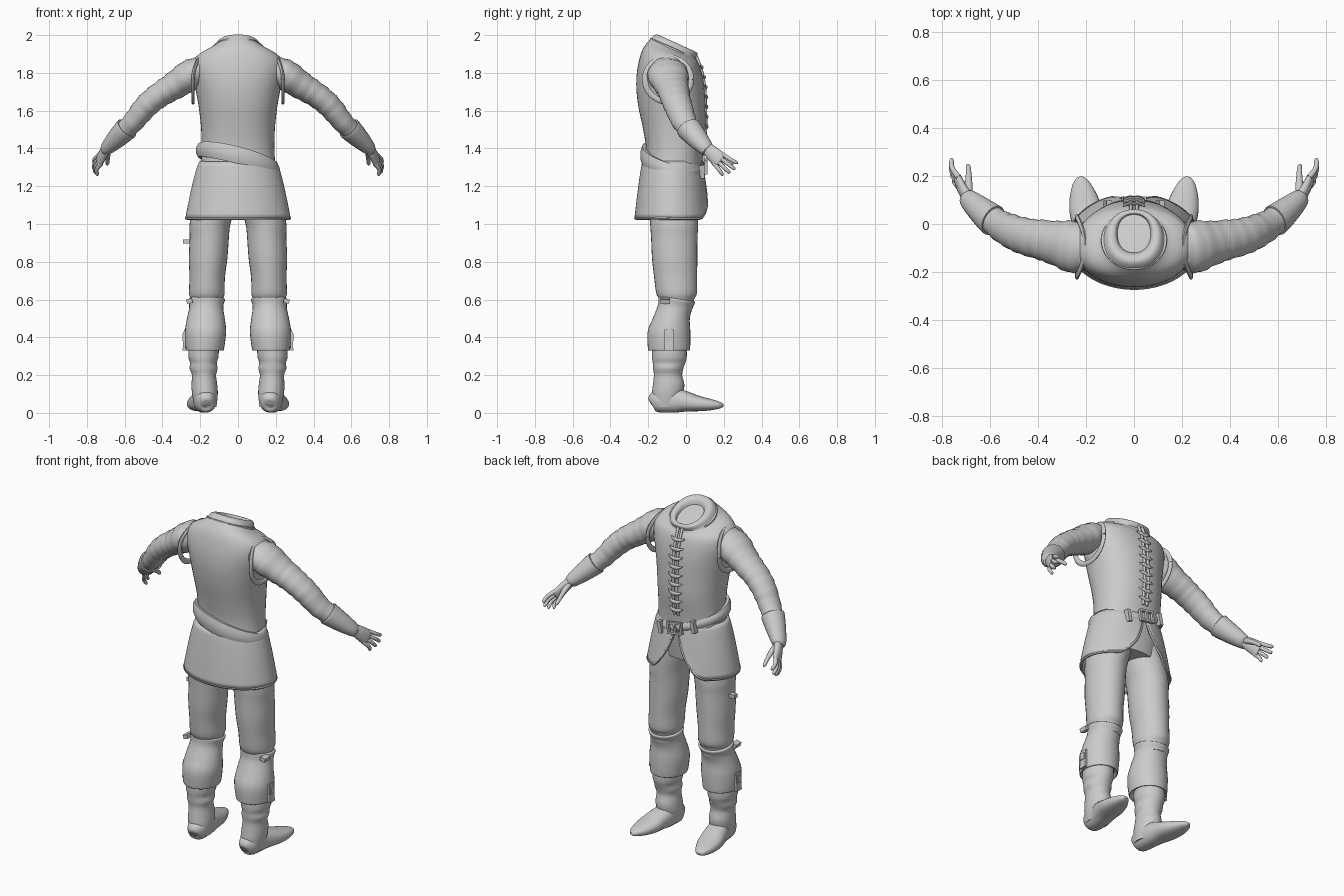
import bpy, bmesh, math
from mathutils import Vector as V

if "Cube" in bpy.data.objects:
    bpy.data.objects.remove(bpy.data.objects["Cube"])

GREY = (0.6, 0.6, 0.6, 1)
mat = bpy.data.materials.new("plain grey")
mat.use_nodes = True
mat.diffuse_color = GREY
mat.node_tree.nodes["Principled BSDF"].inputs["Base Color"].default_value = GREY


def finish(name, bm, mirror=False, angle=50):
    bmesh.ops.recalc_face_normals(bm, faces=bm.faces)
    me = bpy.data.meshes.new(name)
    bm.to_mesh(me)
    bm.free()
    me.materials.append(mat)
    ob = bpy.data.objects.new(name, me)
    bpy.context.collection.objects.link(ob)
    if mirror:
        ob.modifiers.new("Mirror", 'MIRROR')
    bpy.ops.object.select_all(action='DESELECT')
    ob.select_set(True)
    bpy.context.view_layer.objects.active = ob
    bpy.ops.object.shade_smooth_by_angle(angle=math.radians(angle))
    return ob


def smooth(rows, steps):
    """Catmull-Rom interpolation of rows of numbers."""
    out = []
    for i in range(len(rows) - 1):
        a, b, c, d = (rows[min(max(j, 0), len(rows) - 1)] for j in (i - 1, i, i + 1, i + 2))
        for k in range(steps):
            t = k / steps
            out.append([0.5 * (2 * q + (r - p) * t + (2 * p - 5 * q + 4 * r - s) * t * t
                               + (3 * q - p - 3 * r + s) * t ** 3)
                        for p, q, r, s in zip(a, b, c, d)])
    return out + [list(rows[-1])]


def skin(bm, rings, n, power=2.0):
    """Skin rings of (centre, u axis, v axis) and cap the ends."""
    loops = []
    for c, u, v in rings:
        loop = []
        for i in range(n):
            a = math.tau * i / n
            ca, sa = math.cos(a), math.sin(a)
            e = 2 / power
            loop.append(bm.verts.new(c + u * math.copysign(abs(ca) ** e, ca)
                                     + v * math.copysign(abs(sa) ** e, sa)))
        loops.append(loop)
    for p, q in zip(loops, loops[1:]):
        for i in range(n):
            j = (i + 1) % n
            bm.faces.new((p[i], p[j], q[j], q[i]))
    bm.faces.new(loops[0])
    bm.faces.new(loops[-1])


def stack(name, rows, n=32, steps=4, power=2.0, mirror=False):
    """Stacked rings: x, y, z, x radius, y radius, forward slope."""
    bm = bmesh.new()
    skin(bm, [(V((x, y, z)), V((rx, 0, 0)), V((0, ry, -s * ry)))
              for x, y, z, rx, ry, s in smooth(rows, steps)], n, power)
    return finish(name, bm, mirror)


def tube(bm, rows, ref, n=16, steps=4, ripple=0.0, power=2.0):
    """Path rows: x, y, z, radius along ref, radius across it."""
    rows = smooth(rows, steps)
    pts = [V(r[:3]) for r in rows]
    rings = []
    for i, r in enumerate(rows):
        t = (pts[min(i + 1, len(pts) - 1)] - pts[max(i - 1, 0)]).normalized()
        v = (ref - t * ref.dot(t)).normalized()
        w = 1 + ripple * math.sin(i * 2.1)
        lean = t * r[3] * ripple * 3 * math.cos(i * 0.9)
        rings.append((pts[i], t.cross(v) * r[4] * w, v * r[3] * w + lean))
    skin(bm, rings, n, power)


X, Y, Z = V((1, 0, 0)), V((0, 1, 0)), V((0, 0, 1))

# Vest with a collar that turns inward to an open neck
stack("vest", [
    (0, -.07, 1.10, .17, .13, 0), (0, -.07, 1.25, .20, .15, 0),
    (0, -.06, 1.38, .193, .15, 0), (0, -.062, 1.5, .195, .165, 0),
    (0, -.075, 1.62, .208, .177, 0), (0, -.083, 1.72, .226, .18, 0),
    (0, -.088, 1.80, .243, .172, .02), (0, -.09, 1.86, .24, .157, .08),
    (0, -.09, 1.90, .20, .138, .2), (0, -.072, 1.925, .135, .122, .4),
    (0, -.052, 1.95, .112, .113, .45), (0, -.045, 1.955, .09, .095, .45),
    (0, -.04, 1.93, .07, .08, .4), (0, -.04, 1.82, .06, .075, .2)],
    n=48, power=2.2)

# Raised armhole edge
bm = bmesh.new()
edge = [(.238 - .035 * max(0, math.sin(a)) ** 2, -.095 + .122 * math.cos(a),
         1.765 + .118 * math.sin(a), .009, .016)
        for a in (math.tau * i / 24 for i in range(25))]
tube(bm, edge, X, n=8, steps=1)
finish("armhole_edge", bm, True)

# Collar seam
bm = bmesh.new()
skin(bm, [(V((0, -.068, 1.927 + dz)), X * r, V((0, r * .9, -.4 * r)))
          for dz, r in ((-.012, .12), (-.012, .139), (.004, .136), (.01, .115))], 40)
finish("collar_band", bm)

# Skirt, split at the chest side, with rounded lower corners
bm = bmesh.new()
N, M = 72, 12
grid = []
for k in range(M + 1):
    t = k / M
    gap = .03 + .32 * t ** 1.3
    rx, ry = .198 + .075 * t ** .75, .152 + .042 * t ** .8
    row = []
    for i in range(N + 1):
        f = i / N
        a = math.pi / 2 + gap + (math.tau - 2 * gap) * f
        near = max(0, 1 - min(f, 1 - f) / .07)
        z = 1.33 - .3 * t + .07 * near ** 2 * t ** 2
        row.append(bm.verts.new((rx * math.cos(a), -.073 + ry * math.sin(a), z)))
    grid.append(row)
for p, q in zip(grid, grid[1:]):
    for i in range(N):
        bm.faces.new((p[i], p[i + 1], q[i + 1], q[i]))
hem = [v.co.copy() for v in [r[0] for r in grid[3:-1]] + grid[-1] + [r[-1] for r in grid[-2:2:-1]]]
skirt = finish("skirt", bm)
sol = skirt.modifiers.new("Thickness", 'SOLIDIFY')
sol.thickness, sol.offset = .012, 0

# Rolled hem
bm = bmesh.new()
tube(bm, [(*p, .008, .008) for p in hem], V((.3, .2, 1)), n=6, steps=1)
finish("skirt_hem", bm)

# Slanted belt, wide behind and narrow in front
bm = bmesh.new()
skin(bm, [(V((0, -.07, 1.335 + dz)), V((r, 0, -.25 * r)), V((0, r * .77, s - .03)))
          for dz, r, s in ((-.032, .19, .012), (-.034, .212, .012), (-.015, .222, .006),
                           (.012, .222, -.006), (.034, .211, -.012), (.03, .185, -.012))], 48)
finish("belt", bm)


def plate(bm, centre, size, turn=0.0):
    """A box, turned about the depth axis."""
    made = bmesh.ops.create_cube(bm, size=1)["verts"]
    c, s = math.cos(turn), math.sin(turn)
    for v in made:
        x, y, z = (p * q for p, q in zip(v.co, size))
        v.co = V((c * x - s * z, y, s * x + c * z)) + V(centre)


# Belt buckle frame, pin and keeper loops
bm = bmesh.new()
for dz in (-.03, .03):
    plate(bm, (0, .107, 1.305 + dz), (.09, .016, .012), -.15)
for dx in (-.042, 0, .042):
    plate(bm, (dx, .107, 1.305 - .15 * dx), (.012, .016, .065), -.15)
for dx in (-.11, .11):
    plate(bm, (dx, .083, 1.305 - .25 * dx), (.022, .03, .07), -.2)
finish("buckle", bm, angle=30)

# Front placket and lacing
front = [(1.38, .094), (1.5, .106), (1.62, .105), (1.72, .101), (1.8, .088), (1.86, .068), (1.9, .05)]
bm = bmesh.new()
tube(bm, [(.013, y - .002, z, .008, .008) for z, y in front], X, n=8)
finish("placket", bm, True)
bm = bmesh.new()
for k in range(9):
    z = 1.41 + .052 * k
    i = max(j for j in range(len(front) - 1) if front[j][0] <= z)
    (z0, y0), (z1, y1) = front[i], front[i + 1]
    y = y0 + (y1 - y0) * (z - z0) / (z1 - z0)
    tube(bm, [(-.002, y + .004, z, .012, .006), (.02, y + .006, z + .004, .01, .007),
              (.045, y - .004, z + .012, .003, .003)], Z, n=8, steps=3)
finish("lacing", bm, True)

# Creased sleeve
bm = bmesh.new()
tube(bm, [(.19, -.10, 1.825, .085, .065), (.25, -.097, 1.79, .108, .082),
          (.34, -.075, 1.73, .09, .073), (.42, -.06, 1.68, .08, .066),
          (.49, -.04, 1.62, .074, .063), (.555, -.008, 1.54, .065, .056),
          (.62, .04, 1.475, .052, .05), (.66, .075, 1.435, .04, .04)],
     Y, n=28, steps=5, ripple=.03)
finish("sleeve", bm, True, 70)

# Flared glove cuff
bm = bmesh.new()
tube(bm, [(.592, .018, 1.503, .05, .045), (.588, .015, 1.507, .066, .061),
          (.60, .024, 1.495, .066, .061), (.645, .062, 1.45, .056, .052),
          (.69, .102, 1.405, .043, .038), (.70, .115, 1.392, .035, .027)], Y, n=24)
finish("glove_cuff", bm, True)

# Hand: palm, four fingers and thumb
bm = bmesh.new()
along, across = V((.42, .68, -.6)), V((.1, .68, .72))
knuckle = V((.732, .178, 1.338))
tube(bm, [(.685, .10, 1.41, .03, .024), (.71, .135, 1.378, .038, .022),
          (*knuckle, .044, .018), (*(knuckle + along * .014), .036, .012)], across)
for s, length in ((.034, .092), (.012, .104), (-.011, .097), (-.033, .078)):
    base = knuckle + across * s - along * .01
    mid = base + along * length * .55 + across * s * .2 + X * .006
    tip = base + along * length + across * s * .45 - X * .01
    tube(bm, [(*base, .0115, .013), (*mid, .011, .011), (*tip, .009, .009),
              (*(tip + along * .007), .003, .003)], across, n=10, steps=3)
tube(bm, [(.69, .125, 1.395, .018, .016), (.69, .17, 1.372, .016, .015),
          (.69, .21, 1.345, .012, .012), (.692, .24, 1.32, .01, .01),
          (.693, .248, 1.312, .003, .003)], X, n=10, steps=3)
finish("hand", bm, True)

# Trouser leg
stack("trouser_leg", [
    (.165, -.05, .55, .08, .085, 0), (.165, -.05, .60, .086, .092, 0),
    (.165, -.05, .635, .094, .108, 0), (.163, -.055, .72, .094, .114, 0),
    (.158, -.06, .82, .102, .12, 0), (.152, -.062, .93, .104, .123, 0),
    (.148, -.063, 1.0, .108, .127, 0), (.12, -.07, 1.12, .115, .13, 0),
    (.09, -.07, 1.22, .09, .12, 0)], mirror=True)

# Folded boot top over the knee
stack("boot_top", [
    (.175, -.09, .345, .08, .09, 0), (.175, -.09, .33, .096, .106, 0),
    (.175, -.09, .345, .102, .112, 0), (.172, -.09, .43, .109, .113, 0),
    (.17, -.078, .50, .10, .098, 0), (.168, -.058, .56, .09, .091, .1),
    (.166, -.048, .60, .097, .096, .15), (.166, -.048, .605, .08, .085, .15)], mirror=True)

# Boot shaft with soft folds
stack("boot_shaft", [
    (.172, -.105, .03, .058, .07, 0), (.175, -.098, .10, .068, .082, 0),
    (.178, -.092, .15, .068, .083, 0), (.18, -.095, .20, .064, .075, 0),
    (.182, -.094, .235, .074, .08, 0), (.183, -.09, .265, .071, .086, 0),
    (.183, -.088, .30, .08, .092, 0), (.18, -.088, .38, .08, .09, 0)], mirror=True)

# Pointed shoe, toes turned out
bm = bmesh.new()
tube(bm, [(.168, -.185, .05, .02, .02), (.169, -.175, .055, .047, .04),
          (.172, -.14, .062, .06, .056), (.178, -.06, .066, .065, .061),
          (.19, .0, .06, .054, .066), (.202, .06, .05, .042, .068),
          (.213, .12, .044, .032, .056), (.222, .175, .041, .019, .033),
          (.226, .197, .04, .007, .01)], Z, n=24, power=2.3)
finish("shoe", bm, True)

# Boot buckle and strap ends
bm = bmesh.new()
plate(bm, (.283, -.09, .385), (.014, .045, .11), .06)
plate(bm, (.288, -.09, .40), (.014, .03, .04))
plate(bm, (.257, -.11, .592), (.03, .05, .024), -.3)
finish("boot_strap", bm, True, 30)
bm = bmesh.new()
plate(bm, (-.27, -.06, .908), (.04, .03, .022))
finish("thigh_strap", bm, angle=30)
